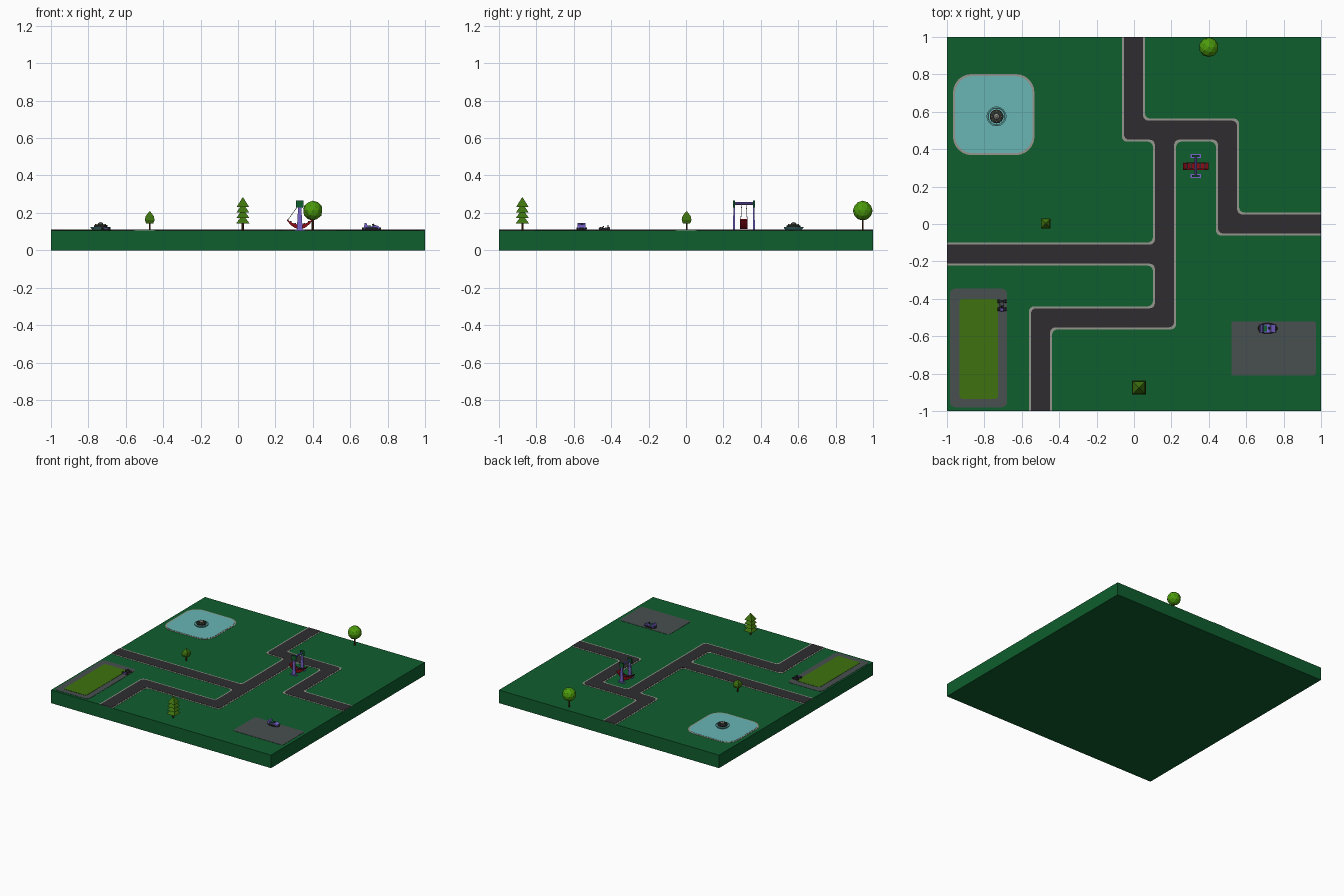
import bpy, bmesh, math
from mathutils import Vector

if "Cube" in bpy.data.objects:
    bpy.data.objects.remove(bpy.data.objects["Cube"])

TOP = 0.107


def mat(name, r, g, b):
    lin = [((c / 255 + 0.055) / 1.055) ** 2.4 if c > 10 else c / 255 / 12.92 for c in (r, g, b)]
    m = bpy.data.materials.new(name)
    m.diffuse_color = (*lin, 1)
    m.use_nodes = True
    m.node_tree.nodes["Principled BSDF"].inputs["Base Color"].default_value = m.diffuse_color
    return m


GRASS = mat("dark grass green", 15, 94, 46)
ASPHALT = mat("asphalt", 46, 44, 47)
KERB = mat("kerb grey", 150, 150, 142)
WATER = mat("pond water", 104, 182, 180)
PAVING = mat("paving grey", 72, 80, 80)
LIME = mat("lawn green", 62, 114, 14)
LEAF = mat("bright leaf green", 76, 155, 12)
BROWN = mat("trunk brown", 85, 45, 20)
RED = mat("ride red", 140, 12, 22)
PURPLE = mat("ride purple", 120, 100, 205)


def finish(name, bm, m):
    bmesh.ops.recalc_face_normals(bm, faces=bm.faces[:])
    me = bpy.data.meshes.new(name)
    bm.to_mesh(me)
    bm.free()
    me.materials.append(m)
    ob = bpy.data.objects.new(name, me)
    bpy.context.collection.objects.link(ob)
    return ob


def rings(name, m, loops):
    """Skin a list of equal-length point loops and cap both ends."""
    bm = bmesh.new()
    vs = [[bm.verts.new(p) for p in lp] for lp in loops]
    n = len(vs[0])
    for a, b in zip(vs, vs[1:]):
        for i in range(n):
            j = (i + 1) % n
            bm.faces.new((a[i], a[j], b[j], b[i]))
    bm.faces.new(vs[0])
    bm.faces.new(vs[-1])
    return finish(name, bm, m)


def plate(name, m, pts, z0, z1):
    return rings(name, m, [[(x, y, z) for x, y in pts] for z in (z0, z1)])


def box(name, m, x0, x1, y0, y1, z0, z1):
    return plate(name, m, [(x0, y0), (x1, y0), (x1, y1), (x0, y1)], z0, z1)


def prism(name, m, profile, y0, y1):
    return rings(name, m, [[(x, y, z) for x, z in profile] for y in (y0, y1)])


def loft(name, m, cx, cy, sections, n):
    """Sections are (z, rx, ry); n = 4 gives squares with half widths rx, ry."""
    k = math.sqrt(2) if n == 4 else 1
    off = math.pi / n
    return rings(name, m, [[(cx + k * rx * math.cos(off + math.tau * i / n),
                             cy + k * ry * math.sin(off + math.tau * i / n), z)
                            for i in range(n)] for z, rx, ry in sections])


def rod(name, m, a, b, r, n=6):
    a, b = Vector(a), Vector(b)
    q = (b - a).to_track_quat('Z', 'Y')
    circ = [q @ Vector((r * math.cos(math.tau * i / n), r * math.sin(math.tau * i / n), 0)) for i in range(n)]
    return rings(name, m, [[e + c for c in circ] for e in (a, b)])


def fillet(pts, r, steps=4):
    """Round every corner that is not on the edge of the board."""
    out = []
    for i, p in enumerate(pts):
        p = Vector(p)
        if max(abs(p.x), abs(p.y)) > 0.995:
            out.append(tuple(p))
            continue
        d0 = (Vector(pts[i - 1]) - p).normalized()
        d1 = (Vector(pts[(i + 1) % len(pts)]) - p).normalized()
        c = p + (d0 + d1) * r
        for s in range(steps + 1):
            t = s / steps * math.pi / 2
            out.append(tuple(c - d1 * r * math.cos(t) - d0 * r * math.sin(t)))
    return out


def rounded(x0, x1, y0, y1, r, steps=4):
    return fillet([(x0, y0), (x1, y0), (x1, y1), (x0, y1)], r, steps)


# ground board
box("ground_board", GRASS, -1, 1, -1, 1, 0, TOP)


# road network: one outline at half width a
def road(a):
    v, h, c, l = 0.163, 0.502, -0.003, -0.161
    return fillet([(c - a, 1), (c - a, h - a), (v - a, h - a), (v - a, l + a), (-1, l + a), (-1, l - a),
                   (v - a, l - a), (v - a, -h + a), (-.5 - a, -h + a), (-.5 - a, -1), (-.5 + a, -1),
                   (-.5 + a, -h - a), (v + a, -h - a), (v + a, h - a), (.5 - a, h - a), (.5 - a, -a),
                   (1, -a), (1, a), (.5 + a, a), (.5 + a, h + a), (c + a, h + a), (c + a, 1)], 0.028)


plate("road_kerb", KERB, road(0.062), TOP - 0.002, TOP + 0.0015)
plate("road_surface", ASPHALT, road(0.051), TOP - 0.002, TOP + 0.003)

# pond, parking lot and kart track
plate("pond_rim", KERB, rounded(-.968, -.532, .368, .802, .1, 6), TOP - .002, TOP + .0015)
plate("pond_water", WATER, rounded(-.957, -.543, .379, .791, .092, 6), TOP - .002, TOP + .003)
plate("parking_lot", PAVING, rounded(.52, .972, -.81, -.52, .012), TOP - .002, TOP + .002)
plate("kart_track", PAVING, rounded(-.985, -.678, -.98, -.345, .03), TOP - .002, TOP + .002)
plate("track_lawn", LIME, rounded(-.932, -.727, -.935, -.4, .015), TOP - .002, TOP + .004)

# fountain
fx, fy = -0.735, 0.575
loft("fountain_basin", WATER, fx, fy, [(TOP, .042, .042), (TOP + .012, .053, .053), (TOP + .018, .053, .053),
                                       (TOP + .018, .046, .046), (TOP + .014, .044, .044)], 20)
loft("fountain_tier", ASPHALT, fx, fy, [(TOP + .01, .036, .036), (TOP + .024, .037, .037), (TOP + .03, .028, .028)], 14)
loft("fountain_spout", KERB, fx, fy, [(TOP + .028, .014, .014), (TOP + .036, .016, .016), (TOP + .043, .006, .006)], 8)
for i in range(8):
    t = math.tau * i / 8
    loft("fountain_plant", LIME, fx + .027 * math.cos(t), fy + .027 * math.sin(t),
         [(TOP + .02, .005, .005), (TOP + .034, .002, .002)], 4)

# round tree
rod("round_tree_trunk", BROWN, (.4, .945, TOP - .002), (.4, .945, .18), .006)
bm = bmesh.new()
bmesh.ops.create_icosphere(bm, subdivisions=2, radius=.053)
bmesh.ops.translate(bm, vec=(.4, .945, .212), verts=bm.verts[:])
finish("round_tree_crown", bm, LEAF)

# pine tree: stacked square tiers
rod("pine_trunk", BROWN, (.026, -.875, TOP - .002), (.026, -.875, .16), .006)
for i, w in enumerate((.037, .035, .034, .033)):
    z = .142 + .03 * i
    loft("pine_tier", LIME, .026, -.875, [(z, w, w), (z + (.05 if i == 3 else .036), .002 if i == 3 else .01,
                                                     .002 if i == 3 else .01)], 4)

# small pointed tree
rod("small_tree_trunk", BROWN, (-.472, .003, TOP - .002), (-.472, .003, .15), .005)
loft("small_tree_crown", LIME, -.472, .003, [(.143, .019, .019), (.162, .026, .026), (.182, .022, .022),
                                             (.207, .003, .003)], 4)

# swinging boat ride
bx, by = 0.33, 0.31
ts = [-1 + i / 5 for i in range(11)]
hull = [(bx + .069 * t, .113 + .047 * t * t) for t in ts] + [(bx + .069 * t, .137 + .03 * t * t) for t in reversed(ts)]
prism("boat_hull", RED, hull, by - .02, by + .02)
for t in (-.7, -.35, 0, .35, .7):
    z = .137 + .03 * t * t
    box("boat_seat", ASPHALT, bx + .069 * t - .005, bx + .069 * t + .005, by - .015, by + .015, z - .01, z + .005)
for s in (-1, 1):
    y = by + s * .053
    loft("ride_foot", PURPLE, bx, y, [(TOP - .002, .028, .011), (TOP + .005, .028, .011)], 4)
    loft("ride_post", PURPLE, bx, y, [(TOP, .016, .005), (.235, .008, .004)], 4)
    box("post_cap", GRASS, bx - .019, bx + .019, y - .005, y + .005, .228, .266)
    for e in (-1, 1):
        rod("boat_hanger", KERB, (bx, by + s * .012, .25), (bx + e * .064, by + s * .017, .162), .0015, 4)
rod("ride_axle", PURPLE, (bx, by - .053, .25), (bx, by + .053, .25), .007, 8)

# bumper car on the parking lot
cx, cy = .714, -.558
loft("car_bumper", ASPHALT, cx, cy, [(TOP + .003, .05, .027), (TOP + .012, .053, .029), (TOP + .016, .05, .026)], 16)
prism("car_body", PURPLE, [(cx - .042, TOP + .01), (cx + .046, TOP + .01), (cx + .04, TOP + .02), (cx + .018, TOP + .03),
                           (cx + .012, TOP + .022), (cx - .02, TOP + .02), (cx - .026, TOP + .036),
                           (cx - .036, TOP + .04)], cy - .021, cy + .021)
box("car_seat", GRASS, cx - .024, cx - .002, cy - .016, cy + .016, TOP + .018, TOP + .026)
rod("car_steering", ASPHALT, (cx + .014, cy, TOP + .02), (cx + .006, cy, TOP + .034), .006)

# go-kart on the track
kx, ky = -.706, -.436
loft("kart_floor", ASPHALT, kx, ky, [(TOP + .005, .012, .03), (TOP + .011, .012, .03)], 4)
loft("kart_nose", PURPLE, kx, ky - .022, [(TOP + .01, .01, .01), (TOP + .016, .006, .006)], 4)
box("kart_seat", PAVING, kx - .009, kx + .009, ky + .004, ky + .02, TOP + .01, TOP + .016)
box("kart_seat_back", ASPHALT, kx - .009, kx + .009, ky + .016, ky + .022, TOP + .01, TOP + .027)
rod("kart_steering", ASPHALT, (kx, ky - .012, TOP + .012), (kx, ky - .004, TOP + .022), .004)
for sx in (-1, 1):
    for dy in (-.02, .022):
        rod("kart_wheel", ASPHALT, (kx + sx * .014, ky + dy, TOP + .009), (kx + sx * .024, ky + dy, TOP + .009), .009, 10)
